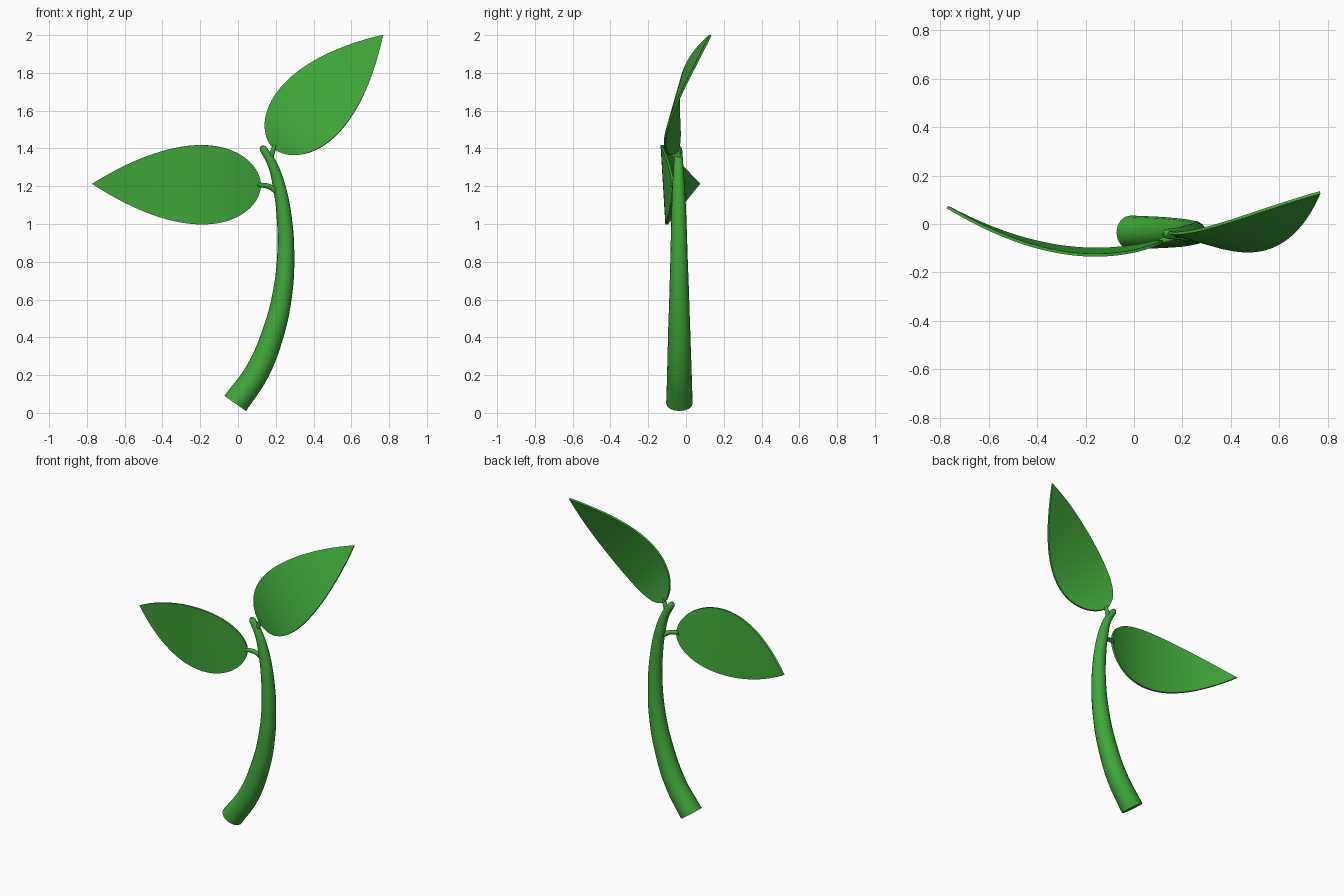
import bpy, bmesh
from mathutils import Vector

if "Cube" in bpy.data.objects:
    bpy.data.objects.remove(bpy.data.objects["Cube"])

green = bpy.data.materials.new("leaf_green")
green.diffuse_color = (0.05, 0.39, 0.04, 1)
green.use_nodes = True
green.node_tree.nodes["Principled BSDF"].inputs["Base Color"].default_value = green.diffuse_color


def finish(obj):
    """Turn curves and modifiers into a mesh, then smooth it."""
    bpy.ops.object.select_all(action='DESELECT')
    obj.select_set(True)
    bpy.context.view_layer.objects.active = obj
    bpy.ops.object.convert(target='MESH')
    bpy.ops.object.shade_smooth_by_angle()


def tube(name, points):
    """Tapered round tube through (x, y, z, radius) points."""
    cu = bpy.data.curves.new(name, 'CURVE')
    cu.dimensions = '3D'
    cu.bevel_depth = 1.0
    cu.bevel_resolution = 6
    cu.resolution_u = 8
    cu.use_fill_caps = True
    cu.materials.append(green)
    sp = cu.splines.new('BEZIER')
    sp.bezier_points.add(len(points) - 1)
    for bp, (x, y, z, r) in zip(sp.bezier_points, points):
        bp.co = (x, y, z)
        bp.radius = r
        bp.handle_left_type = bp.handle_right_type = 'AUTO'
    obj = bpy.data.objects.new(name, cu)
    bpy.context.collection.objects.link(obj)
    finish(obj)


def leaf(name, base, tip, half_width, bend, tilt, rows=36, cols=10):
    """Pointed leaf blade from base to tip (x, z); bend holds bezier depths in y."""
    base, tip = Vector(base), Vector(tip)
    d = (tip - base).normalized()
    side = Vector((-d.y, d.x))
    if side.y < 0:
        side = -side
    a = 0.54
    peak = a / (a + 1)
    top = peak ** a * (1 - peak)
    bm = bmesh.new()
    grid = []
    for i in range(rows + 1):
        t = (i / rows) ** 1.8
        w = half_width * t ** a * (1 - t) / top
        s = 1 - t
        depth = (bend[0] * s ** 3 + 3 * bend[1] * s * s * t
                 + 3 * bend[2] * s * t * t + bend[3] * t ** 3)
        row = []
        for j in range(1 if i in (0, rows) else cols + 1):
            v = 0 if i in (0, rows) else w * (2 * j / cols - 1)
            p = base.lerp(tip, t) + side * v
            row.append(bm.verts.new((p.x, depth + tilt * v, p.y)))
        grid.append(row)
    for r0, r1 in zip(grid, grid[1:]):
        for j in range(cols):
            if len(r0) == 1:
                bm.faces.new((r0[0], r1[j], r1[j + 1]))
            elif len(r1) == 1:
                bm.faces.new((r0[j], r1[0], r0[j + 1]))
            else:
                bm.faces.new((r0[j], r1[j], r1[j + 1], r0[j + 1]))
    bmesh.ops.recalc_face_normals(bm, faces=bm.faces)
    me = bpy.data.meshes.new(name)
    bm.to_mesh(me)
    bm.free()
    me.materials.append(green)
    obj = bpy.data.objects.new(name, me)
    bpy.context.collection.objects.link(obj)
    mod = obj.modifiers.new("thickness", 'SOLIDIFY')
    mod.thickness = 0.012
    mod.offset = 0
    finish(obj)


# Curved stem, thick at the foot and rounded off at the top
tube("stem", [(-0.015, -0.035, 0.05, 0.070), (0.10, -0.035, 0.215, 0.065),
              (0.185, -0.036, 0.42, 0.059), (0.235, -0.036, 0.63, 0.052),
              (0.253, -0.037, 0.85, 0.045), (0.245, -0.038, 1.03, 0.040),
              (0.22, -0.039, 1.19, 0.034), (0.18, -0.040, 1.32, 0.025),
              (0.135, -0.040, 1.395, 0.020), (0.127, -0.040, 1.407, 0.015),
              (0.123, -0.040, 1.413, 0.005)])

# Short leaf stalks
tube("left_leaf_stalk", [(0.21, -0.042, 1.17, 0.017), (0.165, -0.055, 1.198, 0.014),
                         (0.105, -0.074, 1.208, 0.012)])
tube("right_leaf_stalk", [(0.168, -0.040, 1.33, 0.017), (0.18, -0.041, 1.375, 0.014),
                          (0.197, -0.044, 1.42, 0.011)])

# Leaf blades
leaf("left_leaf", (0.12, 1.205), (-0.77, 1.213), 0.21,
     (-0.07, -0.171, -0.098, 0.07), -0.06)
leaf("right_leaf", (0.185, 1.405), (0.768, 2.0), 0.194,
     (-0.04, -0.143, 0.007, 0.13), 0.2)
